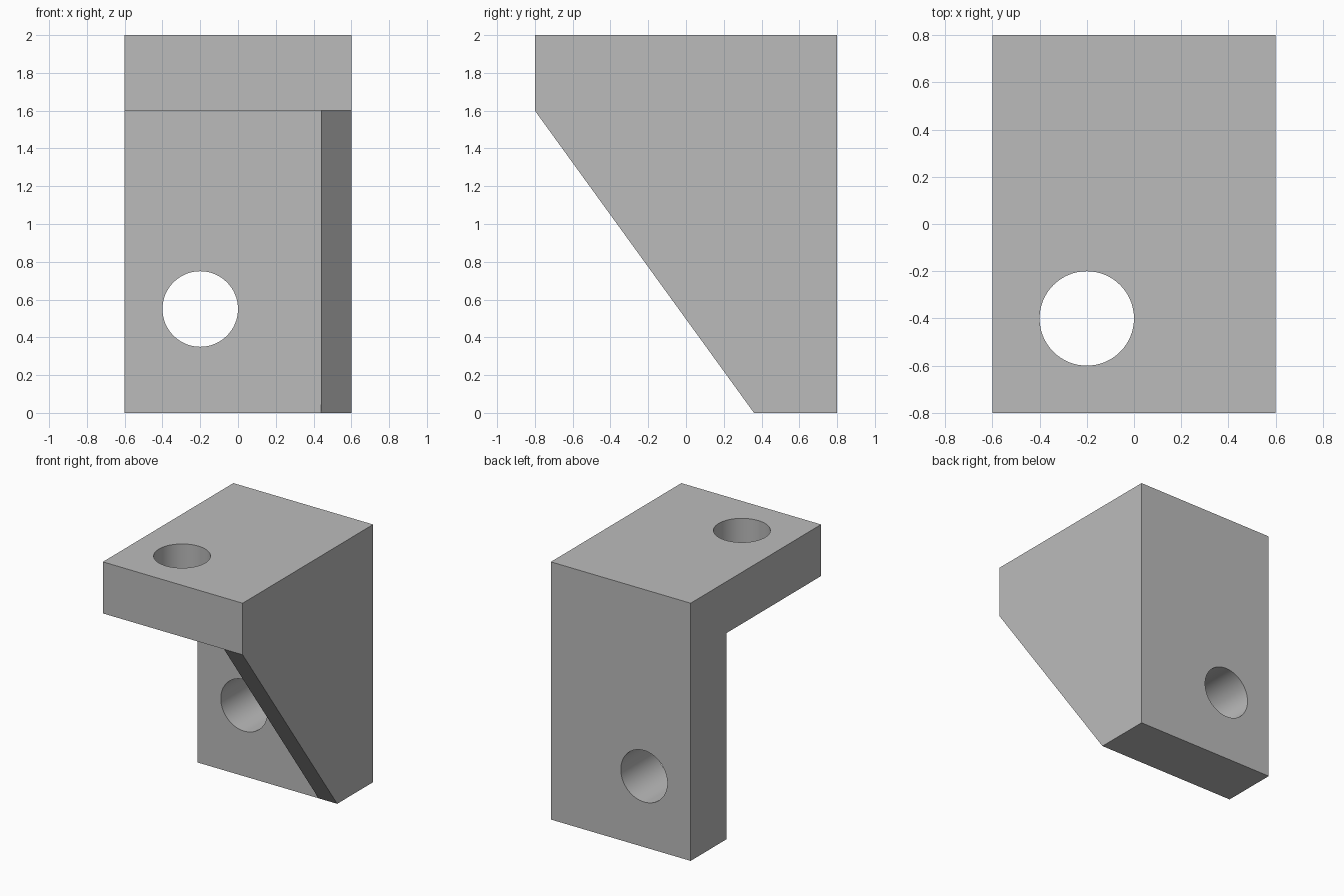
import bpy
import bmesh
from math import radians
from mathutils import Vector

default = bpy.data.objects.get("Cube")
if default:
    bpy.data.objects.remove(default, do_unlink=True)

grey = bpy.data.materials.new("plain grey")
grey.use_nodes = True
colour = (0.5, 0.5, 0.5, 1)
grey.diffuse_color = colour
grey.node_tree.nodes["Principled BSDF"].inputs["Base Color"].default_value = colour

WIDTH, DEPTH, HEIGHT = 1.2, 1.6, 2.0
LEFT, FRONT, BACK = WIDTH / 2, -DEPTH / 2, DEPTH / 2
WALL_FRONT = 0.36      # front face of the upright wall
SHELF_BOTTOM = 1.6     # underside of the top shelf
RIB = 0.16             # thickness of the gusset
HOLE_RADIUS = 0.2


def extrude_profile(name, profile, x0, x1):
    """Extrude a (y, z) outline along x."""
    bm = bmesh.new()
    face = bm.faces.new([bm.verts.new((x0, y, z)) for y, z in profile])
    result = bmesh.ops.extrude_face_region(bm, geom=[face])
    verts = [v for v in result["geom"] if isinstance(v, bmesh.types.BMVert)]
    bmesh.ops.translate(bm, verts=verts, vec=Vector((x1 - x0, 0, 0)))
    bmesh.ops.recalc_face_normals(bm, faces=bm.faces)
    mesh = bpy.data.meshes.new(name)
    bm.to_mesh(mesh)
    bm.free()
    mesh.materials.append(grey)
    obj = bpy.data.objects.new(name, mesh)
    bpy.context.collection.objects.link(obj)
    return obj


def drill(obj, centre, rotation):
    """Cut a round through hole and remove the cutter."""
    bpy.ops.mesh.primitive_cylinder_add(vertices=64, radius=HOLE_RADIUS, depth=0.8,
                                        location=centre, rotation=rotation)
    cutter = bpy.context.object
    cutter.name = "hole_cutter"
    cutter.hide_render = True
    cutter.data.materials.append(grey)
    mod = obj.modifiers.new("hole", "BOOLEAN")
    mod.operation = "DIFFERENCE"
    mod.solver = "EXACT"
    mod.object = cutter
    bpy.ops.object.select_all(action="DESELECT")
    obj.select_set(True)
    bpy.context.view_layer.objects.active = obj
    bpy.ops.object.modifier_apply(modifier=mod.name)
    bpy.data.objects.remove(cutter, do_unlink=True)


# L-shaped bracket: upright wall with a shelf reaching forward
bracket = extrude_profile("angle_bracket", [
    (WALL_FRONT, 0), (BACK, 0), (BACK, HEIGHT),
    (FRONT, HEIGHT), (FRONT, SHELF_BOTTOM), (WALL_FRONT, SHELF_BOTTOM)], -LEFT, LEFT)

# Bolt holes through the shelf and the wall
drill(bracket, (-0.2, -0.4, (SHELF_BOTTOM + HEIGHT) / 2), (0, 0, 0))
drill(bracket, (-0.2, (WALL_FRONT + BACK) / 2, 0.55), (radians(90), 0, 0))
bpy.ops.object.shade_smooth_by_angle(angle=radians(30))

# Triangular gusset on the left edge
extrude_profile("gusset", [
    (WALL_FRONT, 0), (WALL_FRONT, SHELF_BOTTOM), (FRONT, SHELF_BOTTOM)], LEFT - RIB, LEFT)
